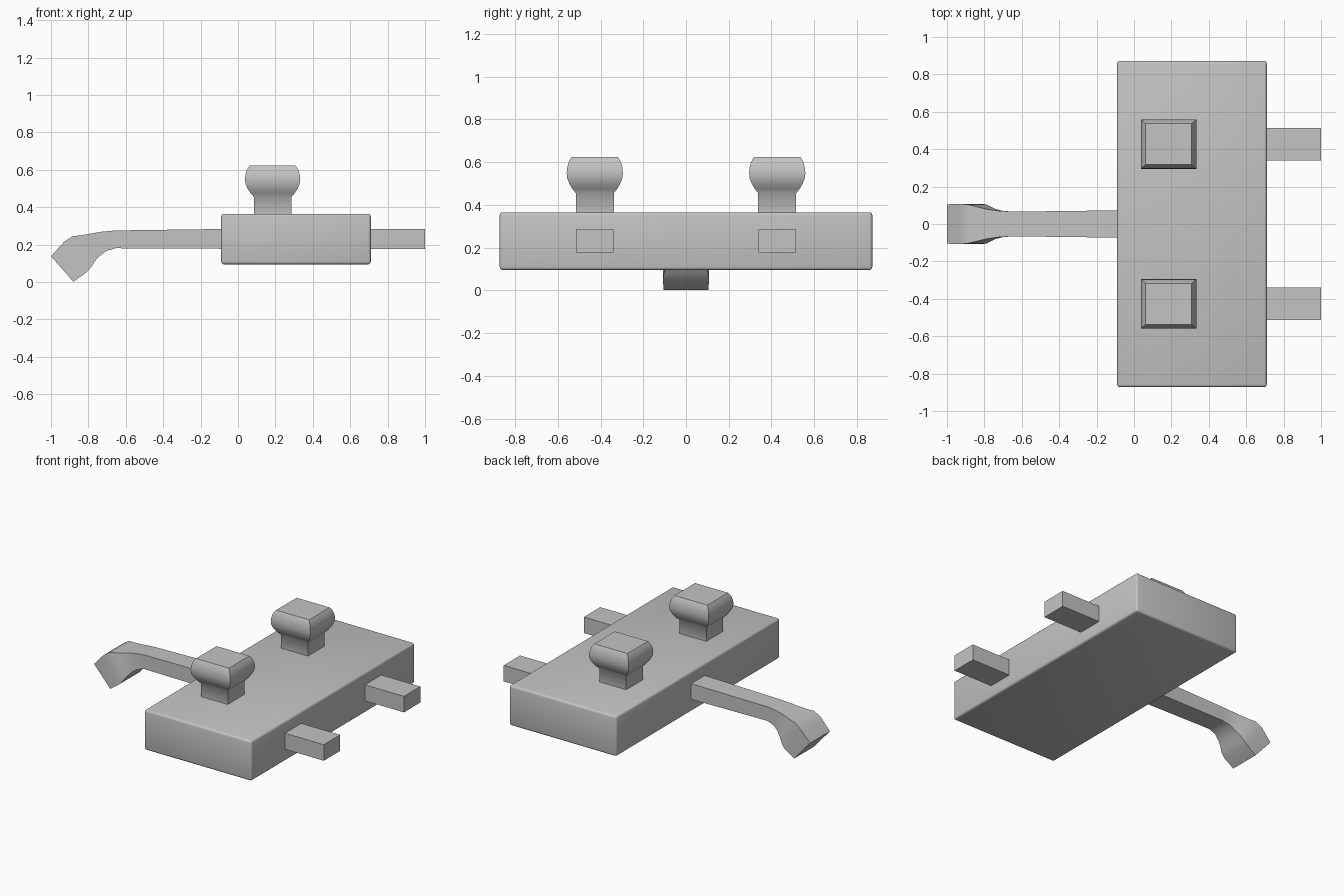
import bpy
import bmesh
import math

cube = bpy.data.objects.get("Cube")
if cube:
    bpy.data.objects.remove(cube, do_unlink=True)

metal = bpy.data.materials.new("grey metal")
metal.use_nodes = True
GREY = (0.55, 0.55, 0.55, 1)
metal.diffuse_color = GREY
metal.node_tree.nodes["Principled BSDF"].inputs["Base Color"].default_value = GREY


def loft(name, rings, angle=40):
    """Skin a closed solid through a list of four-cornered rings."""
    bm = bmesh.new()
    loops = [[bm.verts.new(p) for p in ring] for ring in rings]
    for a, b in zip(loops, loops[1:]):
        for i in range(4):
            j = (i + 1) % 4
            bm.faces.new((a[i], a[j], b[j], b[i]))
    bm.faces.new(loops[0])
    bm.faces.new(loops[-1])
    bmesh.ops.recalc_face_normals(bm, faces=bm.faces)
    mesh = bpy.data.meshes.new(name)
    bm.to_mesh(mesh)
    bm.free()
    mesh.materials.append(metal)
    obj = bpy.data.objects.new(name, mesh)
    bpy.context.collection.objects.link(obj)
    bpy.ops.object.select_all(action="DESELECT")
    obj.select_set(True)
    bpy.context.view_layer.objects.active = obj
    bpy.ops.object.shade_smooth_by_angle(angle=math.radians(angle))
    return obj


def rectangle(x, y, z, hx, hy):
    return [(x + sx * hx, y + sy * hy, z)
            for sx, sy in ((-1, -1), (1, -1), (1, 1), (-1, 1))]


def box(name, x, y, z, hx, hy, hz):
    return loft(name, [rectangle(x, y, z + s * hz, hx, hy) for s in (-1, 1)])


# Main body with softly rounded edges
body = box("body", 0.31, 0, 0.23, 0.4, 0.872, 0.135)
bevel = body.modifiers.new("rounded edges", "BEVEL")
bevel.width = 0.014
bevel.segments = 3
for face in body.data.polygons:
    face.use_smooth = True
for edge in body.data.edges:
    edge.use_edge_sharp = False

# Handles: height and half width up the flared knob
knob_profile = [(0.35, 0.1), (0.455, 0.1), (0.475, 0.118), (0.5, 0.134),
                (0.525, 0.145), (0.55, 0.148), (0.575, 0.145),
                (0.6, 0.138), (0.623, 0.123)]
for side, y in (("front", -0.427), ("back", 0.427)):
    loft(side + "_handle",
         [rectangle(0.185, y, z, r, r * 0.89) for z, r in knob_profile], 50)
    box(side + "_inlet_pipe", 0.85, y, 0.23, 0.15, 0.087, 0.054)

# Spout: upper x, upper z, lower x, lower z, half width
spout_sections = [
    (-0.07, 0.284, -0.07, 0.178, 0.073),
    (-0.655, 0.276, -0.655, 0.181, 0.066),
    (-0.73, 0.269, -0.705, 0.166, 0.071),
    (-0.79, 0.259, -0.74, 0.138, 0.08),
    (-0.84, 0.25, -0.765, 0.112, 0.092),
    (-0.885, 0.245, -0.785, 0.08, 0.103),
    (-0.93, 0.215, -0.81, 0.052, 0.108),
    (-1.0, 0.138, -0.88, 0.002, 0.105),
]
loft("spout", [[(tx, -w, tz), (tx, w, tz), (bx, w, bz), (bx, -w, bz)]
               for tx, tz, bx, bz, w in spout_sections], 50)
